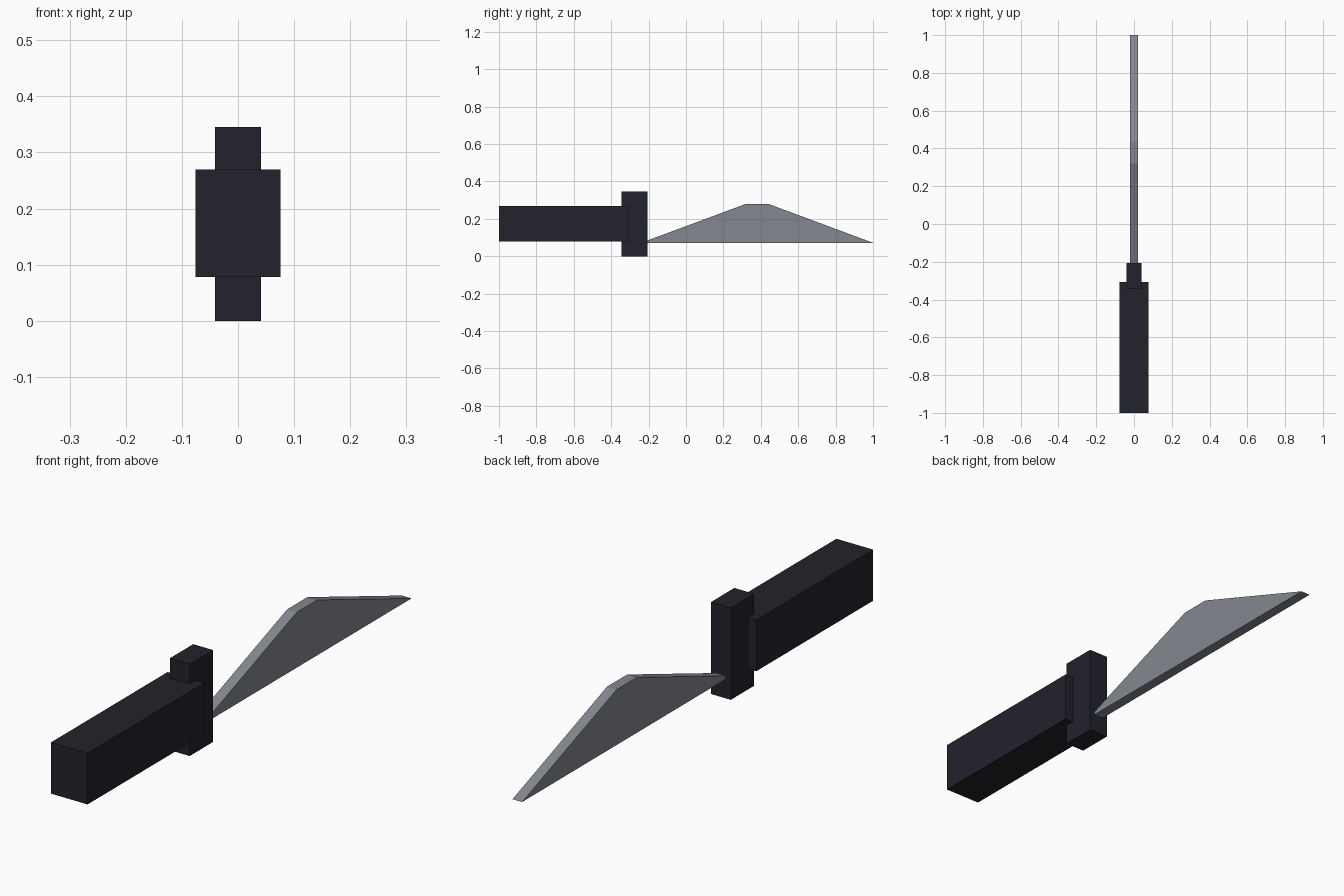
import bpy
import bmesh

if "Cube" in bpy.data.objects:
    bpy.data.objects.remove(bpy.data.objects["Cube"])


def material(name, rgb):
    m = bpy.data.materials.new(name)
    m.diffuse_color = (*rgb, 1.0)
    m.use_nodes = True
    m.node_tree.nodes["Principled BSDF"].inputs["Base Color"].default_value = m.diffuse_color
    return m


def prism(name, profile, half_width, mat):
    """Extrude a side profile of (y, z) points symmetrically across x."""
    bm = bmesh.new()
    face = bm.faces.new([bm.verts.new((-half_width, y, z)) for y, z in profile])
    ext = bmesh.ops.extrude_face_region(bm, geom=[face])
    verts = [v for v in ext["geom"] if isinstance(v, bmesh.types.BMVert)]
    bmesh.ops.translate(bm, vec=(2 * half_width, 0, 0), verts=verts)
    bmesh.ops.recalc_face_normals(bm, faces=bm.faces)
    mesh = bpy.data.meshes.new(name)
    bm.to_mesh(mesh)
    bm.free()
    mesh.materials.append(mat)
    obj = bpy.data.objects.new(name, mesh)
    bpy.context.collection.objects.link(obj)
    return obj


def box_profile(y0, y1, z0, z1):
    return [(y0, z0), (y1, z0), (y1, z1), (y0, z1)]


dark = material("dark_grip", (0.016, 0.016, 0.025))
steel = material("steel_grey", (0.23, 0.245, 0.275))

# Grip block
prism("handle", box_profile(-1.0, -0.308, 0.078, 0.27), 0.076, dark)
# Upright crossguard between grip and blade
prism("guard", box_profile(-0.345, -0.207, 0.0, 0.345), 0.041, dark)
# Thin blade with a straight lower edge and a short flat peak
prism("blade", [(-0.24, 0.072), (1.0, 0.072), (0.44, 0.28), (0.32, 0.28)], 0.02, steel)
